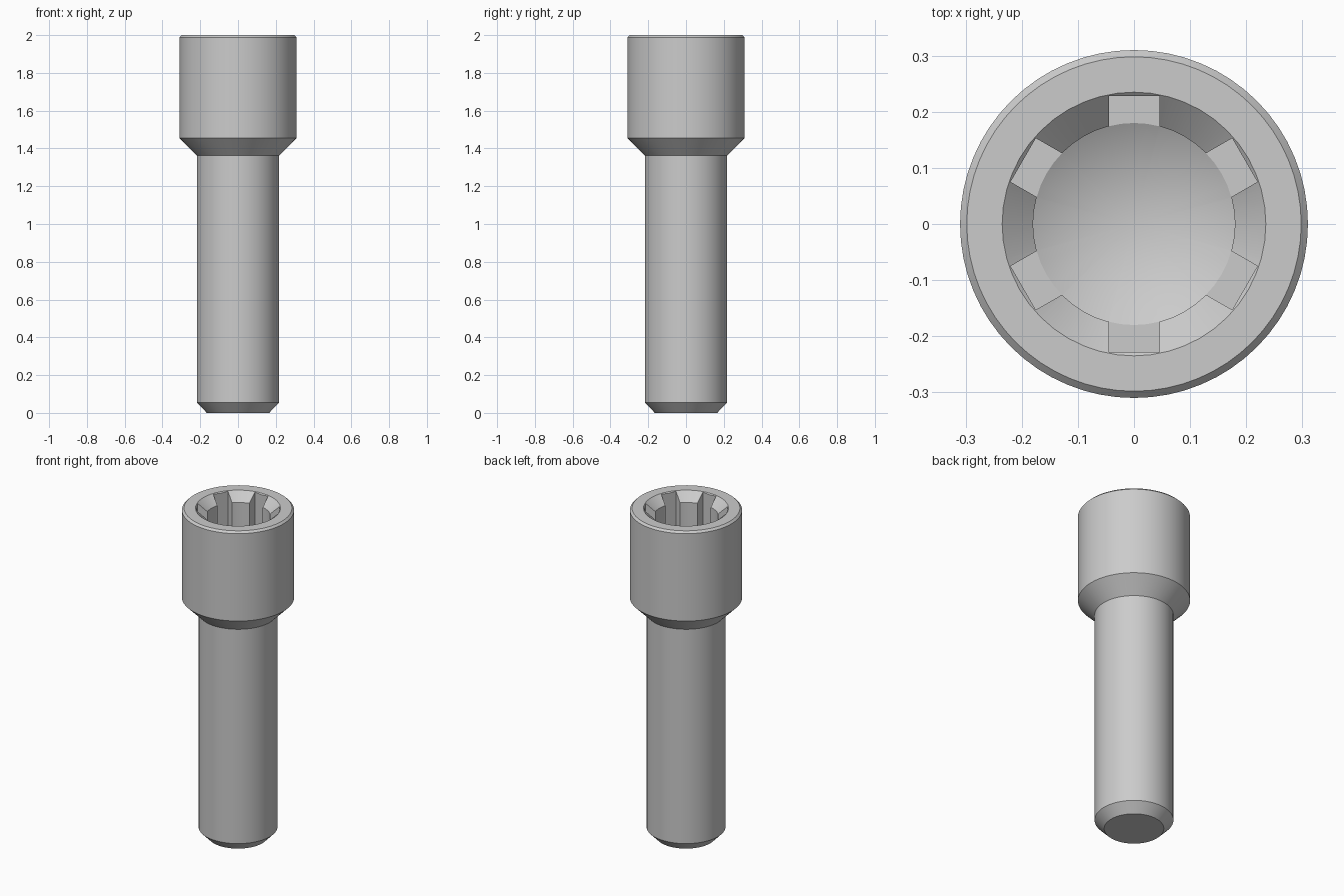
import bpy
import bmesh
import math
from mathutils import Matrix

cube = bpy.data.objects.get("Cube")
if cube:
    bpy.data.objects.remove(cube, do_unlink=True)

SOCKET_FLOOR = 1.66
SLOT_COUNT = 6

steel = bpy.data.materials.new("grey_steel")
steel.use_nodes = True
steel.diffuse_color = (0.6, 0.6, 0.6, 1)
steel.node_tree.nodes["Principled BSDF"].inputs["Base Color"].default_value = (0.6, 0.6, 0.6, 1)


def add_object(name, bm):
    bmesh.ops.recalc_face_normals(bm, faces=bm.faces)
    mesh = bpy.data.meshes.new(name)
    bm.to_mesh(mesh)
    bm.free()
    mesh.materials.append(steel)
    obj = bpy.data.objects.new(name, mesh)
    bpy.context.collection.objects.link(obj)
    return obj


def lathe(name, profile, steps):
    """Spin an (r, z) profile that starts and ends on the axis."""
    bm = bmesh.new()
    verts = [bm.verts.new((r, 0, z)) for r, z in profile]
    edges = [bm.edges.new(pair) for pair in zip(verts, verts[1:])]
    bmesh.ops.spin(bm, geom=verts + edges, cent=(0, 0, 0), axis=(0, 0, 1),
                   angle=math.tau, steps=steps)
    bmesh.ops.remove_doubles(bm, verts=bm.verts, dist=0.0001)
    # merge the fans on the flat ends into single discs
    bmesh.ops.dissolve_limit(bm, angle_limit=0.001, verts=bm.verts, edges=bm.edges)
    return add_object(name, bm)


def cut(target, cutter):
    mod = target.modifiers.new(cutter.name, "BOOLEAN")
    mod.operation = "DIFFERENCE"
    mod.solver = "EXACT"
    mod.object = cutter
    cutter.hide_render = True
    bpy.context.view_layer.objects.active = target
    bpy.ops.object.modifier_apply(modifier=mod.name)
    bpy.data.objects.remove(cutter, do_unlink=True)


# Shank with chamfered tip, tapered neck and cylindrical head
bolt = lathe("socket_bolt", [
    (0, 0), (0.165, 0), (0.218, 0.055), (0.218, 1.362),
    (0.31, 1.455), (0.31, 1.988), (0.298, 2), (0, 2)], 64)

# Round socket with a conical floor and a countersunk mouth
socket = lathe("socket_cutter", [
    (0, SOCKET_FLOOR - 0.1), (0.18, SOCKET_FLOOR), (0.18, 1.95),
    (0.235, 2), (0.235, 2.1), (0, 2.1)], 48)
cut(bolt, socket)

# Six straight slots around the socket wall
bm = bmesh.new()
inner, outer, width = 0.12, 0.228, 0.09
height = 2.1 - SOCKET_FLOOR
for i in range(SLOT_COUNT):
    turn = Matrix.Rotation(math.radians(30) + i * math.tau / SLOT_COUNT, 4, "Z")
    place = Matrix.Translation(((inner + outer) / 2, 0, SOCKET_FLOOR + height / 2))
    size = Matrix.Diagonal((outer - inner, width, height, 1))
    bmesh.ops.create_cube(bm, size=1, matrix=turn @ place @ size)
cut(bolt, add_object("slot_cutter", bm))

# Smooth the round walls and keep the edges crisp
bpy.ops.object.select_all(action="DESELECT")
bolt.select_set(True)
bpy.context.view_layer.objects.active = bolt
bpy.ops.object.shade_smooth_by_angle(angle=math.radians(25))
